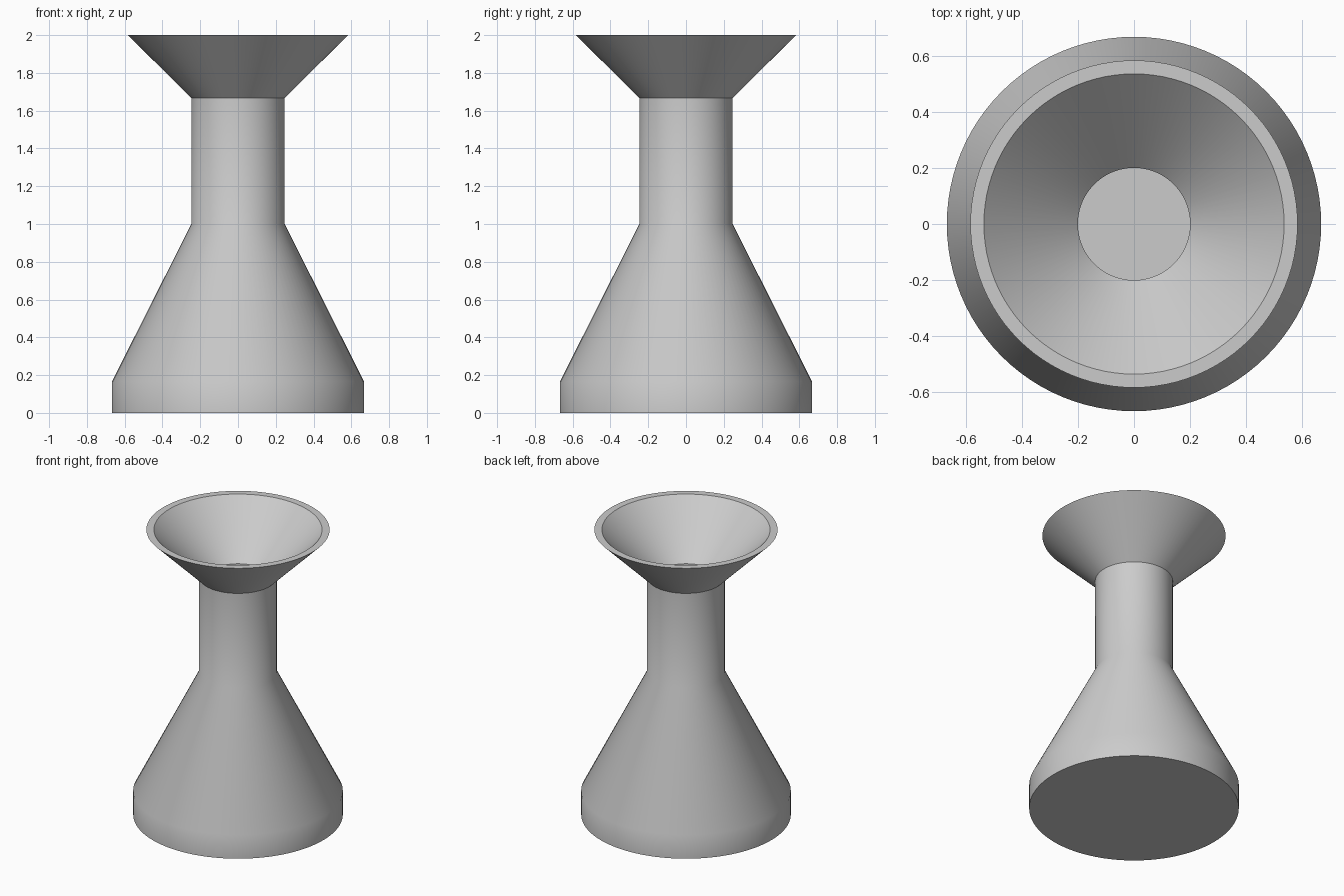
import bpy, bmesh, math

cube = bpy.data.objects.get("Cube")
if cube:
    bpy.data.objects.remove(cube, do_unlink=True)

# Single clay grey material
grey = bpy.data.materials.new("light grey")
grey.use_nodes = True
colour = (0.6, 0.6, 0.6, 1)
grey.diffuse_color = colour
grey.node_tree.nodes["Principled BSDF"].inputs["Base Color"].default_value = colour


def lathe(name, profile, steps=96):
    """Revolve a (radius, height) profile around the z axis."""
    bm = bmesh.new()
    verts = [bm.verts.new((r, 0, z)) for r, z in profile]
    edges = [bm.edges.new(pair) for pair in zip(verts, verts[1:])]
    bmesh.ops.spin(bm, geom=verts + edges, cent=(0, 0, 0), axis=(0, 0, 1),
                   angle=math.tau, steps=steps)
    bmesh.ops.remove_doubles(bm, verts=bm.verts, dist=0.0005)
    bmesh.ops.recalc_face_normals(bm, faces=bm.faces)
    mesh = bpy.data.meshes.new(name)
    bm.to_mesh(mesh)
    bm.free()
    mesh.materials.append(grey)
    obj = bpy.data.objects.new(name, mesh)
    bpy.context.collection.objects.link(obj)
    return obj


# Outer wall: base band, sloped belly, straight neck, flared mouth
outer = [(0, 0), (0.667, 0), (0.667, 0.167), (0.247, 1.0), (0.247, 1.667), (0.583, 2.0)]
# Inner wall: funnel, neck bore, belly cavity and floor
inner = [(0.535, 2.0), (0.2, 1.667), (0.2, 1.0), (0.617, 0.167), (0.617, 0.05), (0, 0.05)]

vase = lathe("vase", outer + inner)

# Smooth walls with crisp rims
bpy.ops.object.select_all(action='DESELECT')
vase.select_set(True)
bpy.context.view_layer.objects.active = vase
bpy.ops.object.shade_smooth_by_angle(angle=math.radians(30))
